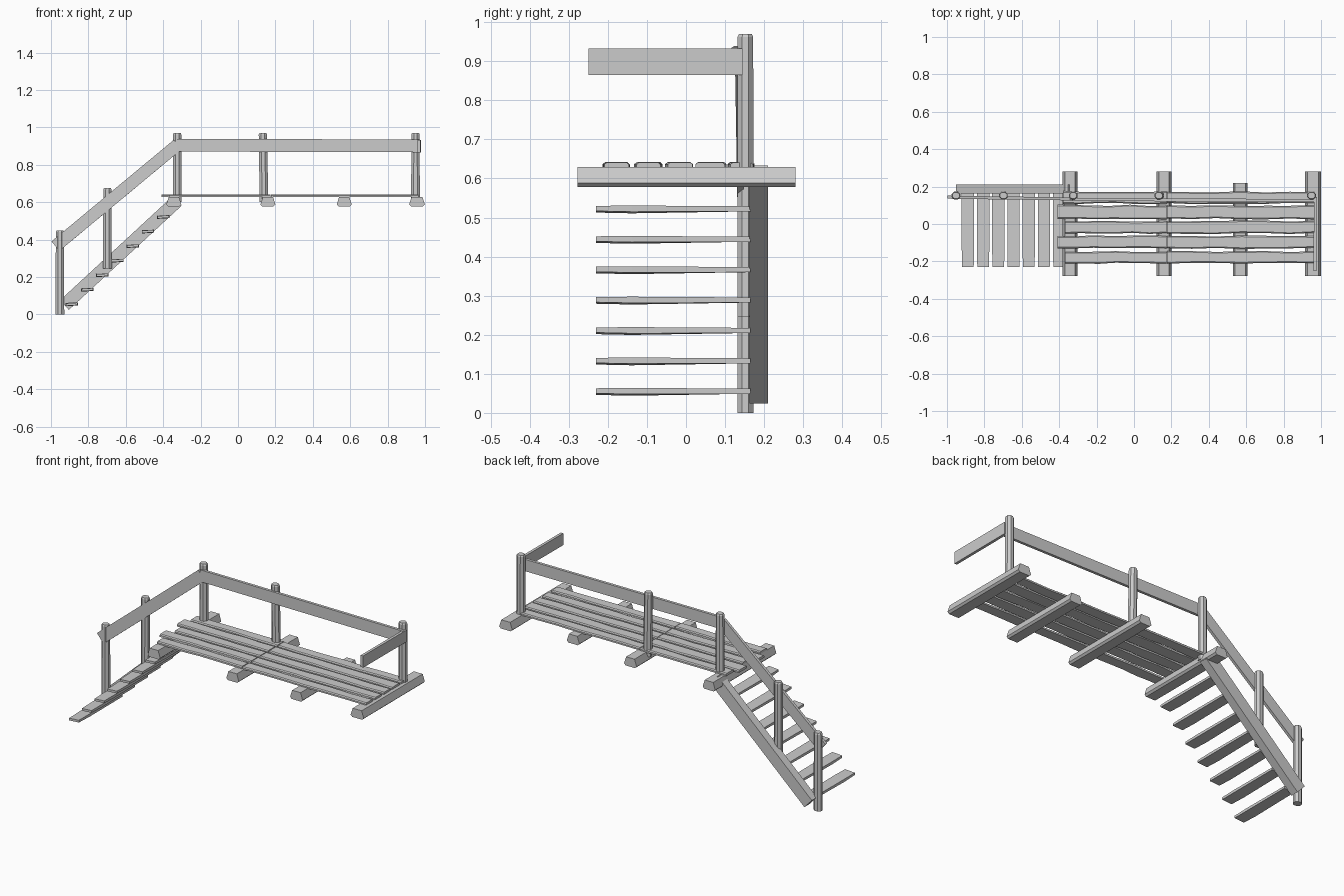
import bpy, bmesh, math, random
from mathutils import Vector, Matrix

if "Cube" in bpy.data.objects:
    bpy.data.objects.remove(bpy.data.objects["Cube"])

random.seed(4)

def finish(bm, name, loc=(0, 0, 0), rot=(0, 0, 0)):
    bmesh.ops.recalc_face_normals(bm, faces=bm.faces)
    me = bpy.data.meshes.new(name)
    bm.to_mesh(me)
    bm.free()
    ob = bpy.data.objects.new(name, me)
    ob.location, ob.rotation_euler = loc, rot
    bpy.context.collection.objects.link(ob)
    return ob

def loft(rings, name, loc=(0, 0, 0), rot=(0, 0, 0)):
    """Join equal-sized rings of points into a capped solid."""
    bm = bmesh.new()
    vs = [[bm.verts.new(p) for p in r] for r in rings]
    n = len(vs[0])
    for a, b in zip(vs, vs[1:]):
        for i in range(n):
            bm.faces.new((a[i], a[(i + 1) % n], b[(i + 1) % n], b[i]))
    bm.faces.new(vs[0])
    bm.faces.new(vs[-1])
    return finish(bm, name, loc, rot)

def board(name, a, b, height, thick):
    """Straight board between two points; height lies square to it."""
    a, b = Vector(a), Vector(b)
    d = (b - a).normalized()
    side = d.cross(Vector((0, 0, 1))).normalized() * thick / 2
    up = side.normalized().cross(d) * height / 2
    return loft([[p + side + up, p - side + up, p - side - up, p + side - up]
                 for p in (a, b)], name)

def post(name, x, z0, z1, lean=0.0):
    """Eight-sided round post with a small chamfer at the top."""
    rings = []
    for z, r, dx in ((z0, .025, lean), (z1 - .008, .024, 0), (z1, .020, 0)):
        rings.append([(x + dx + r * math.cos(math.pi * (k + .5) / 4),
                       .152 + .9 * r * math.sin(math.pi * (k + .5) / 4), z) for k in range(8)])
    return loft(rings, name)

def plank(name, x0, x1, y0, y1, z0, z1, segs=6, wob=.006):
    """Rough deck plank with wavy long edges and bevelled top."""
    rings = []
    for i in range(segs + 1):
        x = x0 + (x1 - x0) * i / segs
        a = y0 + random.uniform(-wob, wob) * .6
        b = y1 + random.uniform(-wob, wob) * .6
        rings.append([(x, a, z0), (x, a, z1 - .005), (x, a + .006, z1),
                      (x, b - .006, z1), (x, b, z1 - .005), (x, b, z0)])
    return loft(rings, name)

# split-log cross beams under the deck
section = ((-.03, .578), (-.04, .588), (-.027, .629), (.027, .629), (.04, .588), (.03, .578))
for i, (x, y1) in enumerate(((-.343, .28), (.16, .28), (.568, .22), (.957, .28))):
    k = 1 if i < 3 else 1.05
    loft([[(x + k * u, y, z) for u, z in section] for y in (-.278, y1)], f"cross_beam_{i+1}")

# deck planks in two lengths
rows = ((-.21, -.147, -.37), (-.13, -.063, -.41), (-.05, .015, -.37), (.028, .1, -.41), (.11, .172, -.38))
for i, (y0, y1, xs) in enumerate(rows):
    plank(f"deck_plank_left_{i+1}", xs, .173, y0, y1, .627, .642)
    plank(f"deck_plank_right_{i+1}", .177, .965, y0, y1, .627, .641)

# railing posts
for i, (x, z0, z1, lean) in enumerate(((-.952, 0, .45, 0), (-.698, .245, .675, 0), (-.325, .60, .97, 0),
                                       (.133, .60, .97, .006), (.949, .60, .97, 0))):
    post(f"railing_post_{i+1}", x, z0, z1, lean)

# handrails
board("deck_rail", (-.33, .132, .905), (.972, .125, .901), .068, .016)
board("stair_rail", (-.976, .143, .365), (-.322, .134, .908), .066, .016)
board("end_rail", (.97, .145, .899), (.968, -.25, .899), .068, .016)

# sloped stair stringer
board("stair_stringer", (-.928, .186, .05), (-.325, .186, .607), .07, .048)

# stair treads, slightly twisted
for i in range(7):
    x, z = -.888 + .0813 * i, .055 + .0778 * i
    rings = []
    for y, w, t, drop in ((-.23, .031, .007, .001), (-.14, .033, .009, 0), (.165, .033, .006, 0)):
        tw = .002 if y < 0 else 0
        rings.append([(x - w, y, z - t - tw), (x + w, y, z - t + tw),
                      (x + w, y, z + .007 - drop + tw), (x - w, y, z + .007 - drop - tw)])
    loft(rings, f"stair_tread_{i+1}")
